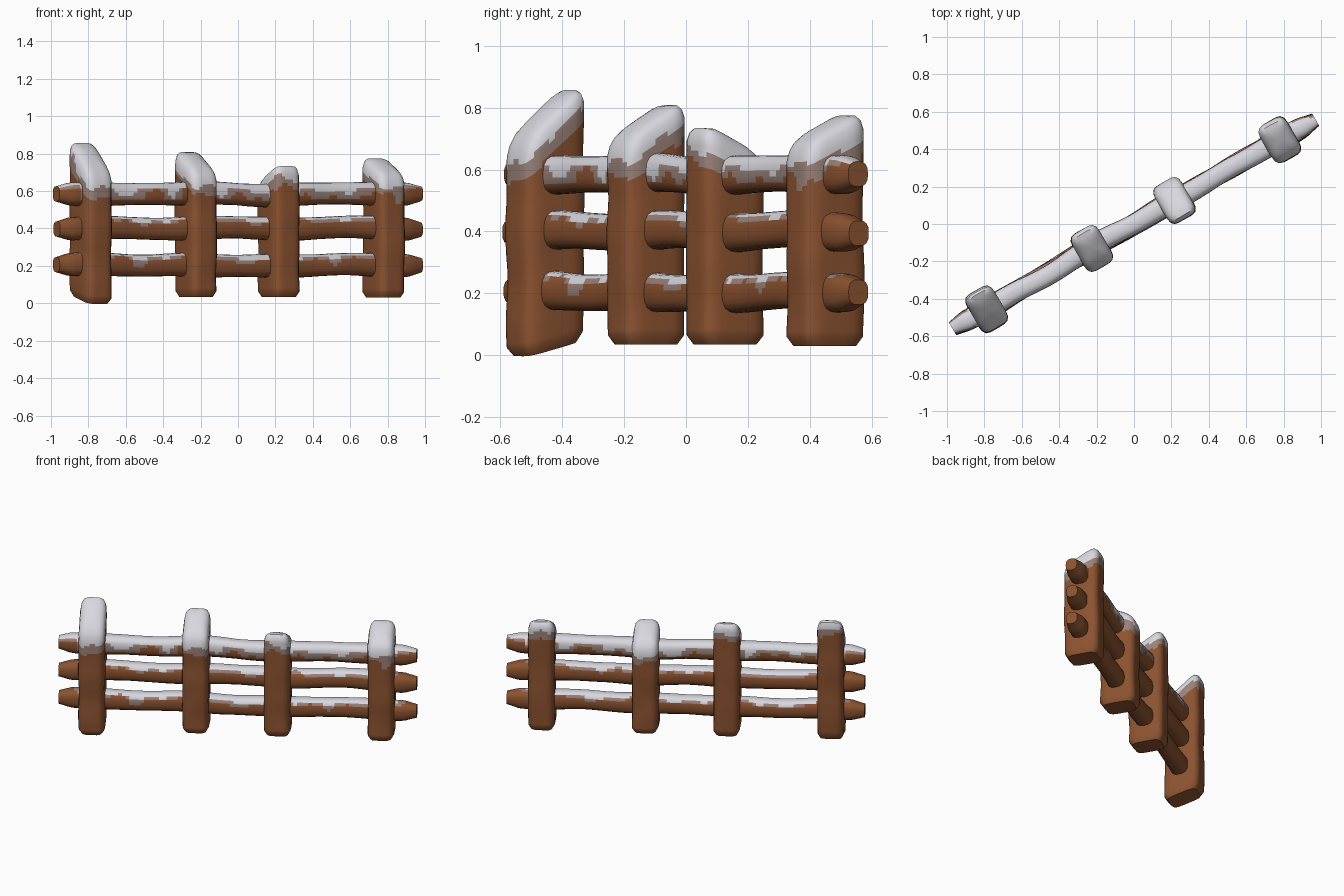
import bpy, bmesh, math
from mathutils import Matrix, Vector, noise

if "Cube" in bpy.data.objects:
    bpy.data.objects.remove(bpy.data.objects["Cube"])


def material(name, colour):
    m = bpy.data.materials.new(name)
    m.use_nodes = True
    m.diffuse_color = (*colour, 1)
    bsdf = m.node_tree.nodes["Principled BSDF"]
    bsdf.inputs["Base Color"].default_value = (*colour, 1)
    bsdf.inputs["Roughness"].default_value = 0.9
    return m


MATS = [material("brown wood", (0.26, 0.085, 0.03)),
        material("thin frost", (0.32, 0.22, 0.19)),
        material("snow", (0.68, 0.68, 0.73))]
WOOD, FROST, SNOW = range(3)
TURN = Matrix.Rotation(math.radians(30), 4, "Z")   # fence runs diagonally


def rough(p, scale, seed=0.0):
    return noise.noise(Vector(p) * scale + Vector((seed, seed, 0)))


def oval(n, a, b, power):
    """Rounded rectangle outline with half sizes a and b."""
    pts = []
    for i in range(n):
        w = 2 * math.pi * (i + 0.5) / n
        c, s = math.cos(w), math.sin(w)
        r = (abs(c) ** power + abs(s) ** power) ** (-1 / power)
        pts.append((a * r * c, b * r * s))
    return pts


def loft(name, rings, paint):
    """Skin a list of rings, close the ends, and paint faces by a rule."""
    bm = bmesh.new()
    loops = [[bm.verts.new(p) for p in ring] for ring in rings]
    n = len(rings[0])
    for lo, hi in zip(loops, loops[1:]):
        for i in range(n):
            j = (i + 1) % n
            bm.faces.new((lo[i], lo[j], hi[j], hi[i]))
    bm.faces.new(loops[0][::-1])
    bm.faces.new(loops[-1])
    bmesh.ops.recalc_face_normals(bm, faces=bm.faces)
    bm.normal_update()
    for f in bm.faces:
        f.material_index = paint(f.calc_center_median(), f.normal)
    bm.transform(TURN)
    me = bpy.data.meshes.new(name)
    bm.to_mesh(me)
    bm.free()
    for m in MATS:
        me.materials.append(m)
    ob = bpy.data.objects.new(name, me)
    bpy.context.collection.objects.link(ob)
    bpy.ops.object.select_all(action="DESELECT")
    ob.select_set(True)
    bpy.context.view_layer.objects.active = ob
    bpy.ops.object.shade_smooth_by_angle(angle=math.radians(40))


# Posts: place along the fence, top height, top slope to the back, foot height
POSTS = [("far_right_post", -0.91, 0.79, 0.85, 0.02, 0.25),
         ("right_post", -0.26, 0.765, 0.6, 0.035, 0.0),
         ("left_post", 0.25, 0.70, -0.5, 0.035, 0.0),
         ("far_left_post", 0.90, 0.74, 0.5, 0.03, 0.0)]


def build_post(name, s, top, slope, foot, foot_slope):
    outline = oval(32, 0.083, 0.113, 5)
    body = [k / 36 for k in range(37)]
    shape = [(0, 0.82, 0)] + [(k, 1, 0) for k in body]
    shape += [(1, w, h) for w, h in ((0.93, 0.03), (0.82, 0.048), (0.6, 0.06),
                                     (0.35, 0.066), (0.12, 0.068))]
    rings = []
    for i, (k, width, lift) in enumerate(shape):
        ring = []
        for x, y in outline:
            width_here = width * (1 + 0.05 * rough((x * 2, y * 2, k * 2), 2, s))
            px, py = x * width_here, y * width_here
            low = foot + foot_slope * py + (0.03 if i else 0)
            high = top - 0.06 + slope * py
            ring.append((s + px, py, low + k * (high - low) + lift))
        rings.append(ring)

    def paint(p, nrm):
        below = top + slope * p.y - p.z + 0.05 * rough(p, 11, s)
        if nrm.z > 0.3 or below < 0.075:
            return SNOW
        if below < 0.125 + 0.05 * rough(p, 9, 5):
            return FROST
        return WOOD
    loft(name, rings, paint)


for post in POSTS:
    build_post(*post)


# Rails: tapered ends, slightly thicker where they pass through the posts
SPANS = (-0.57, 0.0, 0.57)


def build_rail(name, z, snowy, seed):
    outline = oval(20, 0.054, 0.06, 2.8)
    steps, half = 96, 1.12
    rings = []
    for i in range(steps + 1):
        s = -half + 2 * half * i / steps
        near = min(abs(s - p[1]) for p in POSTS)
        size = 1.08 - 0.1 * min(near / 0.25, 1)
        size *= 1 - 0.32 * max(0, (abs(s) - 1.04) / 0.08)
        wave_y = 0.015 * rough((s, 0, 0), 3, seed)
        wave_z = 0.016 * rough((s, 0, 0), 2.5, seed + 4)
        rings.append([(s, y * size + wave_y, z + v * size + wave_z)
                      for y, v in outline])

    def paint(p, nrm):
        up = nrm.z + 0.5 * rough(p, 9, seed)
        if snowy:
            if abs(p.x) > 1.0:
                up -= 0.4
            return SNOW if up > 0.15 else FROST if up > -0.12 else WOOD
        patch = min(abs(p.x - c) for c in SPANS)
        up -= 2.2 * max(0, patch - 0.1)
        return SNOW if up > 0.5 else FROST if up > 0.25 else WOOD
    loft(name, rings, paint)


build_rail("bottom_rail", 0.205, False, 1.3)
build_rail("middle_rail", 0.40, False, 2.7)
build_rail("top_rail", 0.585, True, 6.1)
